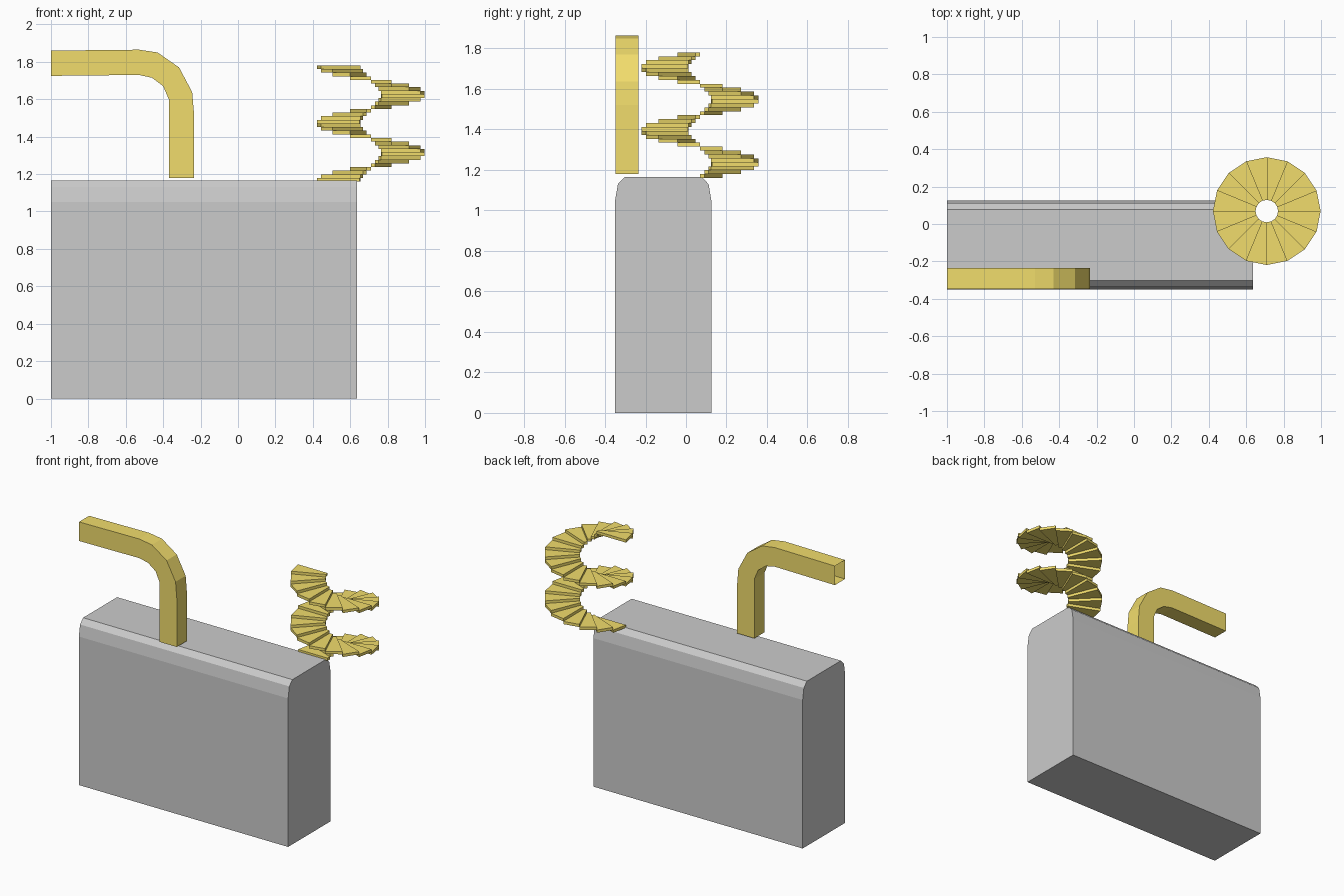
import bpy
from math import cos, sin, tau

if "Cube" in bpy.data.objects:
    bpy.data.objects.remove(bpy.data.objects["Cube"])

gold = bpy.data.materials.new("gold")
gold.diffuse_color = (0.88, 0.72, 0.15, 1)
gold.use_nodes = True
gold.node_tree.nodes["Principled BSDF"].inputs["Base Color"].default_value = gold.diffuse_color


def make(name, verts, faces, mat=None):
    mesh = bpy.data.meshes.new(name)
    mesh.from_pydata(verts, [], faces)
    if mat:
        mesh.materials.append(mat)
    ob = bpy.data.objects.new(name, mesh)
    bpy.context.collection.objects.link(ob)
    return ob


def loft(rings, caps=True):
    """Join closed rings of equal size into a tube."""
    n = len(rings[0])
    verts = [p for r in rings for p in r]
    faces = [(k * n + i, k * n + (i + 1) % n, (k + 1) * n + (i + 1) % n, (k + 1) * n + i)
             for k in range(len(rings) - 1) for i in range(n)]
    if caps:
        faces.append(tuple(range(n))[::-1])
        faces.append(tuple(range(len(verts) - n, len(verts))))
    return verts, faces


# Block with softened top edges: half profile mirrored about its middle
mid = -0.1125
half = [(0.2375, 0), (0.2375, 1.05), (0.224, 1.13), (0.19, 1.165)]
profile = [(mid + d, z) for d, z in half] + [(mid - d, z) for d, z in reversed(half)]
make("body", *loft([[(x, y, z) for y, z in profile] for x in (-1, 0.637)]))

# Bent square tube, open at both ends: (outer x, z, inner x, z) at each joint
joints = [(-0.235, 1.18, -0.37, 1.18), (-0.235, 1.295, -0.37, 1.295),
          (-0.235, 1.41, -0.37, 1.41), (-0.235, 1.52, -0.37, 1.52),
          (-0.245, 1.638, -0.37, 1.60), (-0.315, 1.77, -0.40, 1.67),
          (-0.43, 1.85, -0.46, 1.715), (-0.53, 1.865, -0.53, 1.73),
          (-1, 1.86, -1, 1.725)]
y0, y1 = -0.348, -0.235
rings = [[(a, y0, b), (a, y1, b), (c, y1, d), (c, y0, d)] for a, b, c, d in joints]
make("bent_pipe", *loft(rings, caps=False), gold)

# Spiral of flat wedge treads, two turns, climbing clockwise seen from above
cx, cy, r_in, r_out = 0.71, 0.069, 0.06, 0.288
z_start, rise, per_turn = 1.16, 0.0194, 16
verts, faces = [], []
for k in range(2 * per_turn):
    a0 = tau / 2 - k * tau / per_turn
    a1 = a0 - tau / per_turn
    z = z_start + k * rise
    plan = [(r_in, a1), (r_out, a1), (r_out, a0), (r_in, a0)]
    v, f = loft([[(cx + r * cos(a), cy + r * sin(a), h) for r, a in plan]
                 for h in (z, z + rise)])
    base = len(verts)
    verts += v
    faces += [tuple(i + base for i in face) for face in f]
make("spiral_steps", verts, faces, gold)
